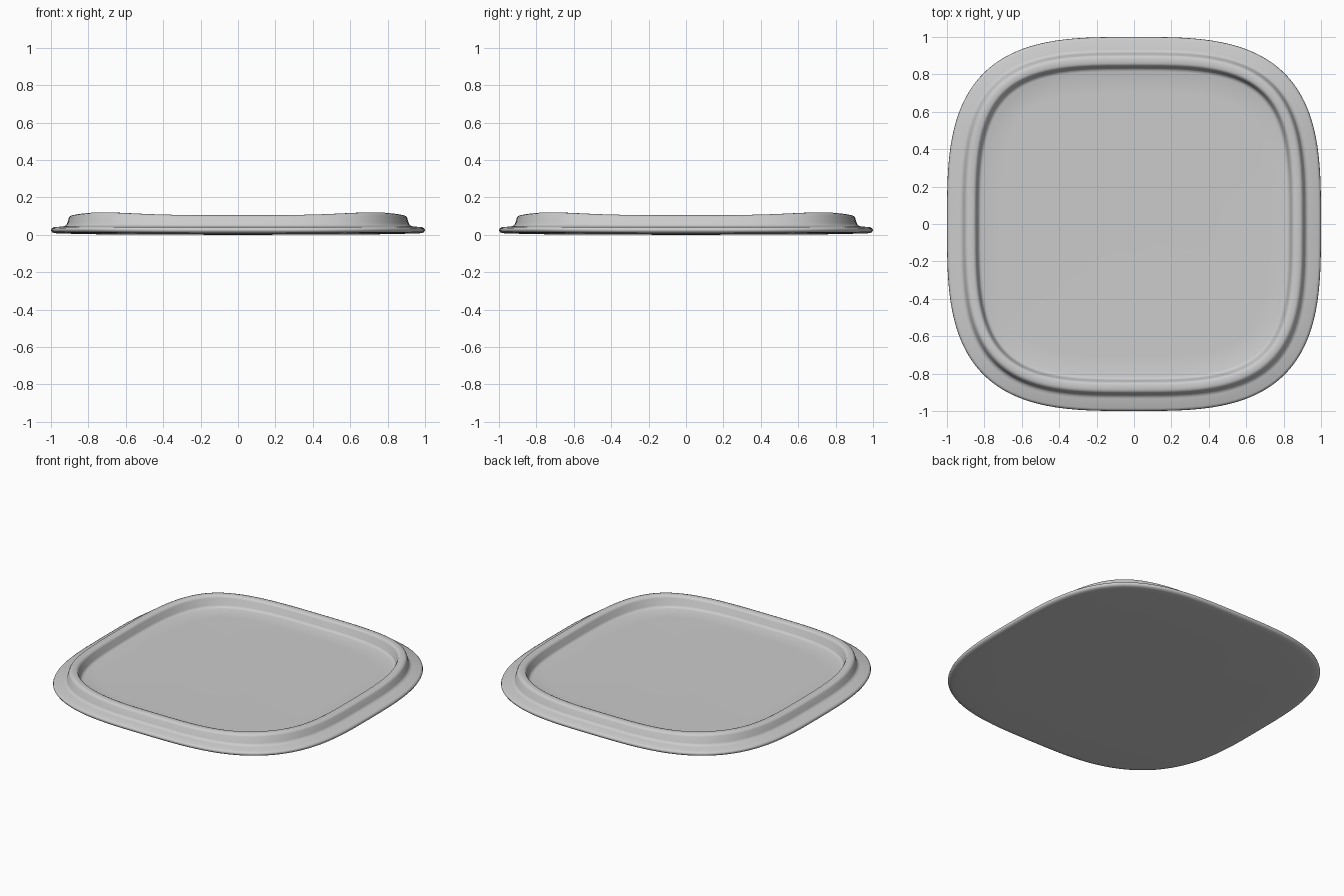
import bpy, bmesh
from math import cos, sin, pi, hypot, radians

if "Cube" in bpy.data.objects:
    bpy.data.objects.remove(bpy.data.objects["Cube"])

SEG = 128      # points around the outline
POWER = 3.2    # squareness of the rounded-square outline


def spow(v, p):
    return abs(v) ** p * (1 if v >= 0 else -1)


def outline_point(angle, inset):
    # rounded square of half-width 1, offset inward by a constant distance
    x, y = spow(cos(angle), 2 / POWER), spow(sin(angle), 2 / POWER)
    nx, ny = spow(x, POWER - 1), spow(y, POWER - 1)
    n = hypot(nx, ny)
    return x - inset * nx / n, y - inset * ny / n


# Cross-section: inset from the outer edge, height, extra lift at the corners
profile = [
    (0.30, 0.002, 0.0), (0.05, 0.007, 0.003), (0.02, 0.009, 0.004),
    (0.006, 0.014, 0.004), (0.0, 0.024, 0.004), (0.003, 0.034, 0.003),
    (0.015, 0.041, 0.002), (0.065, 0.045, 0.002), (0.080, 0.050, 0.003),
    (0.086, 0.060, 0.004), (0.096, 0.092, 0.012), (0.103, 0.101, 0.014),
    (0.115, 0.105, 0.015), (0.140, 0.105, 0.015), (0.150, 0.101, 0.014),
    (0.156, 0.092, 0.012), (0.166, 0.056, 0.003), (0.172, 0.047, 0.002),
    (0.185, 0.043, 0.001), (0.30, 0.041, 0.0),
]

# Tray: stacked outline rings, closed by flat centres above and below
bm = bmesh.new()
rings = []
for inset, z, lift in profile:
    ring = []
    for i in range(SEG):
        a = 2 * pi * i / SEG
        x, y = outline_point(a, inset)
        ring.append(bm.verts.new((x, y, z + lift * sin(2 * a) ** 2)))
    rings.append(ring)
for lower, upper in zip(rings, rings[1:]):
    for i in range(SEG):
        j = (i + 1) % SEG
        bm.faces.new((lower[i], lower[j], upper[j], upper[i]))
for ring, z in ((rings[0], 0.0), (rings[-1], 0.041)):
    centre = bm.verts.new((0, 0, z))
    for i in range(SEG):
        bm.faces.new((ring[i], ring[(i + 1) % SEG], centre))
bmesh.ops.recalc_face_normals(bm, faces=bm.faces)

mesh = bpy.data.meshes.new("tray")
bm.to_mesh(mesh)
bm.free()
tray = bpy.data.objects.new("tray", mesh)
bpy.context.collection.objects.link(tray)
bpy.context.view_layer.objects.active = tray
tray.select_set(True)
bpy.ops.object.shade_smooth_by_angle(angle=radians(50))
